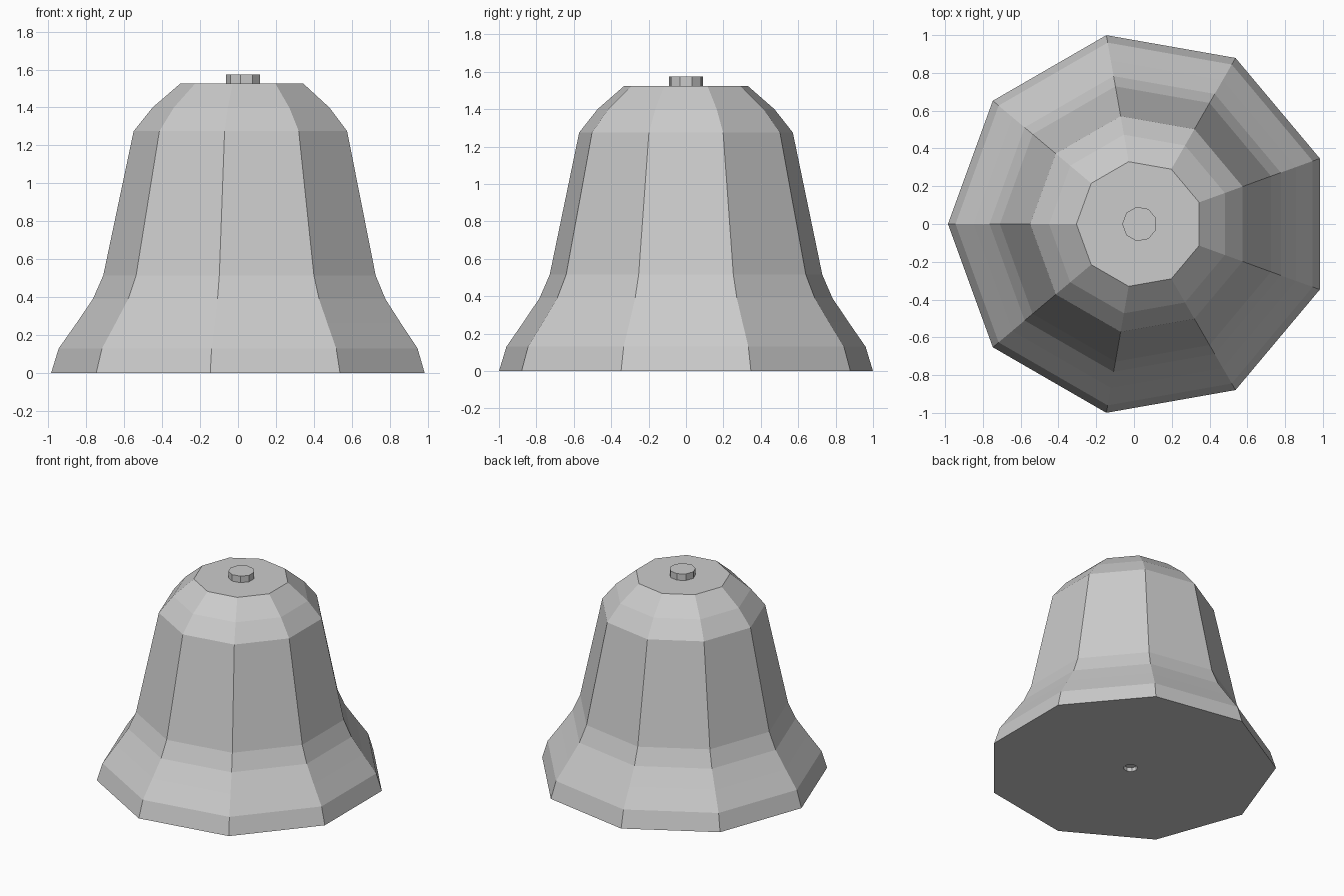
import bpy, bmesh
from math import cos, sin, tau, pi

SIDES = 9
CENTRE_X = 0.03

cube = bpy.data.objects.get("Cube")
if cube:
    bpy.data.objects.remove(cube, do_unlink=True)


def material(name, colour):
    mat = bpy.data.materials.new(name)
    mat.use_nodes = True
    mat.diffuse_color = colour
    mat.node_tree.nodes["Principled BSDF"].inputs["Base Color"].default_value = colour
    return mat


def lathe(name, profile, mat):
    """Turn (radius, height) points into a flat-faced solid closed at both ends."""
    bm = bmesh.new()
    rings = []
    for radius, z in profile:
        angles = [pi + tau * i / SIDES for i in range(SIDES)]
        rings.append([bm.verts.new((CENTRE_X + radius * cos(a), radius * sin(a), z))
                      for a in angles])
    for low, high in zip(rings, rings[1:]):
        for i in range(SIDES):
            j = (i + 1) % SIDES
            bm.faces.new((low[i], low[j], high[j], high[i]))
    bm.faces.new(rings[0][::-1])
    bm.faces.new(rings[-1])
    bmesh.ops.recalc_face_normals(bm, faces=bm.faces)
    mesh = bpy.data.meshes.new(name)
    bm.to_mesh(mesh)
    bm.free()
    mesh.materials.append(mat)
    obj = bpy.data.objects.new(name, mesh)
    bpy.context.collection.objects.link(obj)
    return obj


grey = material("plain grey", (0.6, 0.6, 0.6, 1))

# Bell body: small recess underneath, flared lip, tapering waist, rounded shoulder
lathe("bell_body", [
    (0.05, 0.03), (0.05, 0),
    (1.015, 0), (0.975, 0.13), (0.88, 0.265), (0.795, 0.39), (0.74, 0.515),
    (0.58, 1.275), (0.48, 1.4), (0.335, 1.525),
], grey)

# Small crown knob on the flat top
lathe("crown_knob", [(0.092, 1.52), (0.092, 1.575)], grey)
